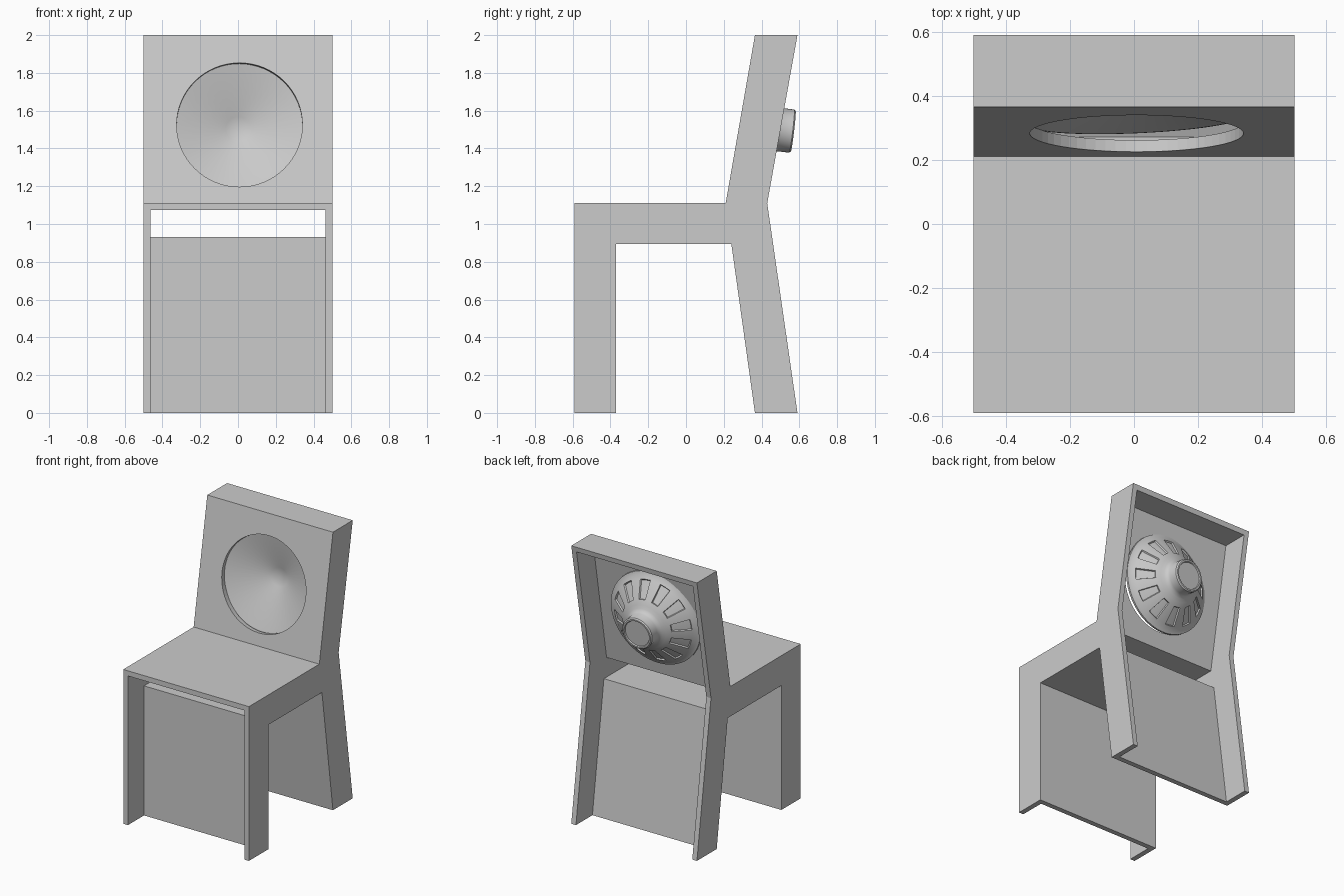
import bpy, bmesh, math
from mathutils import Vector

cube = bpy.data.objects.get("Cube")
if cube:
    bpy.data.objects.remove(cube, do_unlink=True)

grey = bpy.data.materials.new("plain grey")
grey.use_nodes = True
colour = (0.6, 0.6, 0.6, 1)
grey.diffuse_color = colour
grey.node_tree.nodes["Principled BSDF"].inputs["Base Color"].default_value = colour


def add_object(name, bm):
    bmesh.ops.recalc_face_normals(bm, faces=bm.faces)
    mesh = bpy.data.meshes.new(name)
    bm.to_mesh(mesh)
    bm.free()
    mesh.materials.append(grey)
    obj = bpy.data.objects.new(name, mesh)
    bpy.context.collection.objects.link(obj)
    return obj


def prism(name, outline, half_width):
    """Extrude a side outline of (y, z) points across x."""
    bm = bmesh.new()
    face = bm.faces.new([bm.verts.new((-half_width, y, z)) for y, z in outline])
    out = bmesh.ops.extrude_face_region(bm, geom=[face])
    moved = [v for v in out["geom"] if isinstance(v, bmesh.types.BMVert)]
    bmesh.ops.translate(bm, verts=moved, vec=(2 * half_width, 0, 0))
    return add_object(name, bm)


def lathe(name, profile, steps):
    """Spin a (radius, depth) profile around z."""
    bm = bmesh.new()
    verts = [bm.verts.new((r, 0, d)) for r, d in profile]
    edges = [bm.edges.new(pair) for pair in zip(verts, verts[1:])]
    bmesh.ops.spin(bm, geom=verts + edges, cent=(0, 0, 0), axis=(0, 0, 1),
                   angle=math.tau, steps=steps)
    bmesh.ops.remove_doubles(bm, verts=bm.verts, dist=0.0001)
    bmesh.ops.recalc_face_normals(bm, faces=bm.faces)
    return bm


def cut(target, cutter):
    cutter.hide_render = True
    mod = target.modifiers.new("cut", "BOOLEAN")
    mod.operation = "DIFFERENCE"
    mod.solver = "EXACT"
    mod.object = cutter
    bpy.context.view_layer.objects.active = target
    bpy.ops.object.modifier_apply(modifier=mod.name)
    bpy.data.objects.remove(cutter, do_unlink=True)


# Chair body: solid side outline, hollowed between the two side panels
chair = prism("chair_shell", [
    (-0.59, 0), (-0.59, 1.11), (0.21, 1.11), (0.365, 2), (0.59, 2), (0.43, 1.11),
    (0.59, 0), (0.365, 0), (0.24, 0.895), (-0.37, 0.895), (-0.37, 0)], 0.5)
cavity = prism("cavity_cutter", [
    (-0.8, -0.1), (-0.407, -0.1), (-0.407, 0.932), (0.272, 0.932), (0.416, -0.1),
    (0.8, -0.1), (0.8, 1.963), (0.396, 1.963), (0.241, 1.073), (-0.8, 1.073)], 0.463)
cut(chair, cavity)

# Round opening in the backrest
centre = Vector((0.008, 0.282, 1.525))
hole = add_object("hole_cutter", lathe("hole", [
    (0, -0.1), (0.333, -0.1), (0.333, 0.1), (0, 0.1)], 64))
hole.location = centre
hole.rotation_euler = (math.radians(-99.9), 0, 0)
bpy.context.view_layer.update()
cut(chair, hole)

# Loudspeaker: front cone, rim, basket and magnet in one turned shape
SLOT_OUTER, SLOT_INNER = 0.3, 0.19
bm = lathe("speaker", [
    (0, 0.196), (0.065, 0.19), (0.335, 0.042), (0.345, 0.042), (0.345, 0.056),
    (0.325, 0.063), (SLOT_OUTER, 0.085), (SLOT_INNER, 0.162), (0.16, 0.18),
    (0.137, 0.19), (0.122, 0.203), (0.115, 0.22), (0.115, 0.28), (0.107, 0.288),
    (0.096, 0.288), (0.092, 0.28), (0, 0.28)], 48)

# Recessed slots around the basket, two of every four columns
slot_faces = []
for f in bm.faces:
    c = f.calc_center_median()
    column = int((math.atan2(c.y, c.x) % math.tau) / math.tau * 48)
    if SLOT_INNER < c.xy.length < SLOT_OUTER and c.z > 0.11 and f.normal.z > 0 and column % 4 < 2:
        if all(SLOT_INNER - 0.01 < v.co.xy.length < SLOT_OUTER + 0.01 for v in f.verts):
            slot_faces.append(f)
bmesh.ops.inset_region(bm, faces=slot_faces, thickness=0.004, depth=-0.01,
                       use_even_offset=True)
speaker = add_object("loudspeaker", bm)
speaker.location = centre
speaker.rotation_euler = (math.radians(-96.8), 0, math.radians(2.5))

bpy.ops.object.select_all(action="DESELECT")
speaker.select_set(True)
bpy.context.view_layer.objects.active = speaker
bpy.ops.object.shade_smooth_by_angle(angle=math.radians(32))
